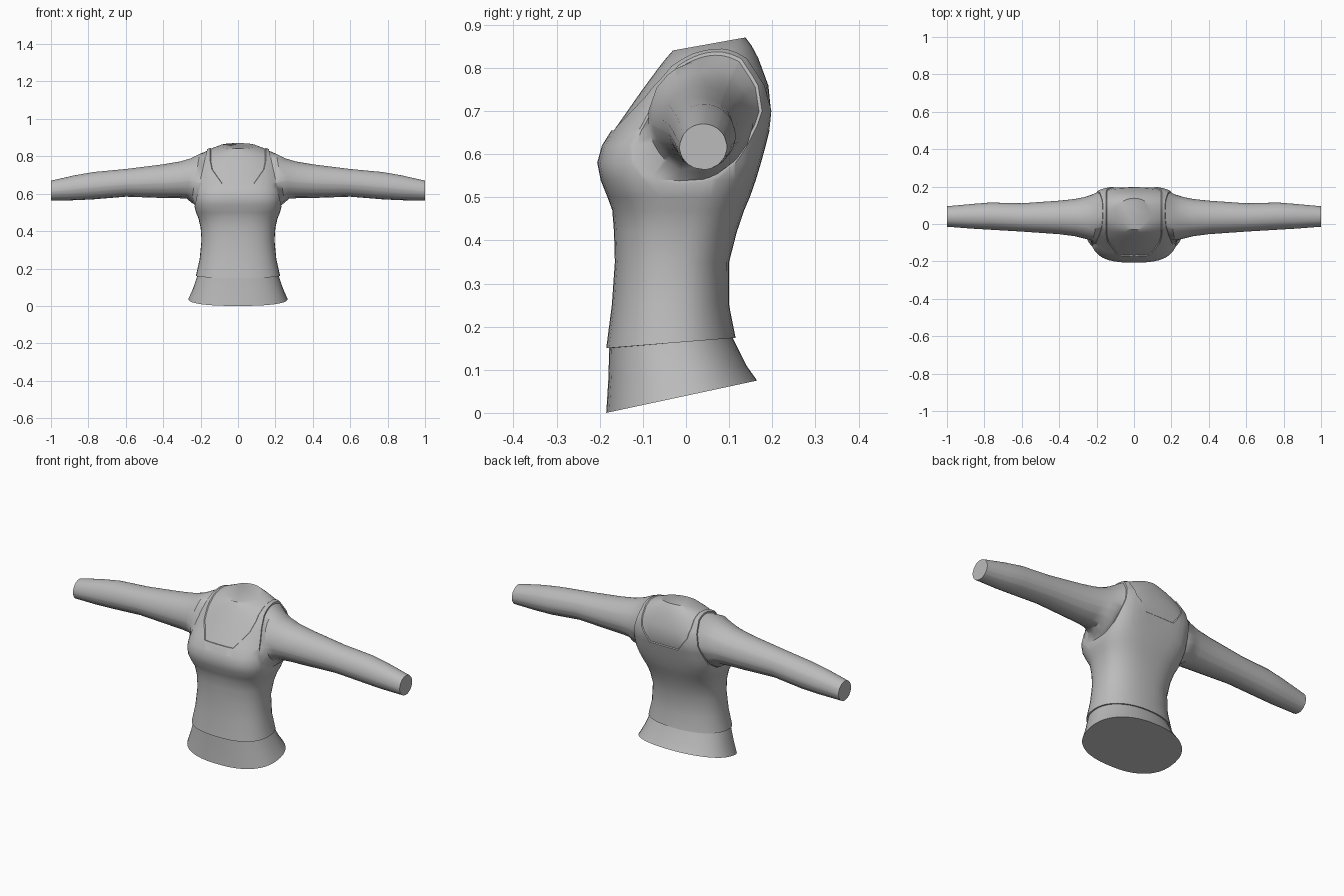
import bpy, bmesh, math
from mathutils import Vector

if "Cube" in bpy.data.objects:
    bpy.data.objects.remove(bpy.data.objects["Cube"], do_unlink=True)

cloth = bpy.data.materials.new("grey_cloth")
cloth.use_nodes = True
GREY = (0.5, 0.5, 0.5, 1)
cloth.diffuse_color = GREY
cloth.node_tree.nodes["Principled BSDF"].inputs["Base Color"].default_value = GREY

SIDES = 40
bm = bmesh.new()

# Body rings: front z, back z, front y, back y, half width, front and back squareness
body = [
    (0, .075, -.185, .165, .265, 2.4, 2.2),
    (.08, .11, -.18, .14, .24, 2.4, 2.2),
    (.15, .174, -.178, .108, .217, 2.4, 2.2),
    (.15, .174, -.185, .115, .225, 2.4, 2.2),
    (.25, .25, -.172, .1, .205, 2.4, 2.3),
    (.35, .35, -.165, .1, .195, 2.4, 2.4),
    (.42, .42, -.167, .118, .2, 2.5, 2.6),
    (.47, .47, -.171, .135, .212, 2.6, 2.8),
    (.5, .5, -.182, .148, .225, 2.8, 3),
    (.54, .54, -.198, .162, .235, 3, 3.4),
    (.58, .58, -.206, .174, .237, 3, 4),
    (.62, .62, -.195, .185, .238, 2.8, 4),
    (.66, .66, -.17, .195, .242, 2.5, 3.8),
    (.7, .7, -.142, .202, .25, 2.2, 3.5),
    (.75, .76, -.107, .196, .245, 2.1, 2.8),
    (.8, .825, -.07, .172, .21, 2, 2.2),
    (.822, .855, -.053, .156, .16, 2, 2),
    (.845, .876, -.033, .14, .1, 2, 2),
]


def body_ring(zf, zb, yf, yb, half, pf, pb):
    verts = []
    for i in range(SIDES):
        a = math.tau * i / SIDES
        c, s = math.cos(a), math.sin(a)
        p = pf if s < 0 else pb
        x = half * math.copysign(abs(c) ** (2 / p), c)
        t = math.copysign(abs(s) ** (2 / p), s)
        f = (t + 1) / 2
        verts.append(bm.verts.new((x, yf + (yb - yf) * f, zf + (zb - zf) * f)))
    return verts


rings = [body_ring(*r) for r in body]
for low, high in zip(rings, rings[1:]):
    for i in range(SIDES):
        j = (i + 1) % SIDES
        bm.faces.new((low[i], low[j], high[j], high[i]))
bm.faces.new(rings[0][::-1])
bm.faces.new(rings[-1])


def cut(point, normal, above, clear=False):
    faces = [f for f in bm.faces if f.calc_center_median().z > above]
    geom = set(faces)
    for f in faces:
        geom.update(f.edges)
        geom.update(f.verts)
    bmesh.ops.bisect_plane(bm, geom=list(geom), dist=1e-5, plane_co=point,
                           plane_no=normal, clear_outer=clear)


# Neck yoke outline: straight shoulder sides, tapering to a level lower edge
yoke = [(Vector((0, 0, .655)), Vector((0, 0, -1)))]
for side in (1, -1):
    yoke += [(Vector((side * .15, 0, .8)), Vector((side, 0, 0))),
             (Vector((side * .14, 0, .73)), Vector((side, 0, -.2))),
             (Vector((side * .14, 0, .73)), Vector((side * .07, 0, -.05)))]
for point, normal in yoke:
    cut(point, normal, .6)

# Slanted armholes
for side in (1, -1):
    cut((side * .235, 0, .52), (side, 0, .22), .45, True)
bmesh.ops.remove_doubles(bm, verts=bm.verts[:], dist=.002)
bm.normal_update()

# Recess the yoke behind the body panel
panel = [f for f in bm.faces
         if all((f.calc_center_median() - p).dot(n) < 0 for p, n in yoke)]
bmesh.ops.inset_region(bm, faces=panel, thickness=.003, depth=-.005,
                       use_even_offset=True)

# Sleeve rings: x at underside, x at top, centre y, radius y, centre z, radius z
ARMHOLE = (.235, .165, .035, .135, .68, .158)
sleeve = [
    (.25, .205, .034, .122, .683, .13),
    (.275, .25, .033, .112, .682, .108),
    (.32, .31, .034, .1, .674, .098),
    (.4, .4, .035, .09, .667, .09),
    (.6, .6, .035, .076, .658, .074),
    (.77, .77, .042, .073, .643, .073),
    (.87, .87, .041, .066, .632, .067),
    (1, 1, .04, .055, .617, .053),
]


def extrude(edges):
    geom = bmesh.ops.extrude_edge_only(bm, edges=edges)["geom"]
    return ([g for g in geom if isinstance(g, bmesh.types.BMVert)],
            [g for g in geom if isinstance(g, bmesh.types.BMEdge)])


for side in (1, -1):
    edges = [e for e in bm.edges if e.is_boundary and e.verts[0].co.x * side > .1]
    # Narrow step between the body panel and the sleeve
    verts, edges = extrude(edges)
    centre = Vector((side * .2, .035, .68))
    for v in verts:
        v.co = centre + (v.co - centre) * .95
    last = ARMHOLE
    for ring in sleeve:
        verts, edges = extrude(edges)
        for v in verts:
            a = math.atan2((v.co.z - last[4]) / last[5], (v.co.y - last[2]) / last[3])
            x0, x1, yc, ry, zc, rz = ring
            s = math.sin(a)
            v.co = (side * (x0 + (x1 - x0) * (s + 1) / 2), yc + ry * math.cos(a), zc + rz * s)
        last = ring
    bmesh.ops.edgeloop_fill(bm, edges=edges)

bmesh.ops.recalc_face_normals(bm, faces=bm.faces[:])
mesh = bpy.data.meshes.new("long_sleeved_top")
bm.to_mesh(mesh)
bm.free()
mesh.materials.append(cloth)
top = bpy.data.objects.new("long_sleeved_top", mesh)
bpy.context.collection.objects.link(top)
bpy.context.view_layer.objects.active = top
top.select_set(True)
bpy.ops.object.shade_smooth_by_angle(angle=math.radians(35))
